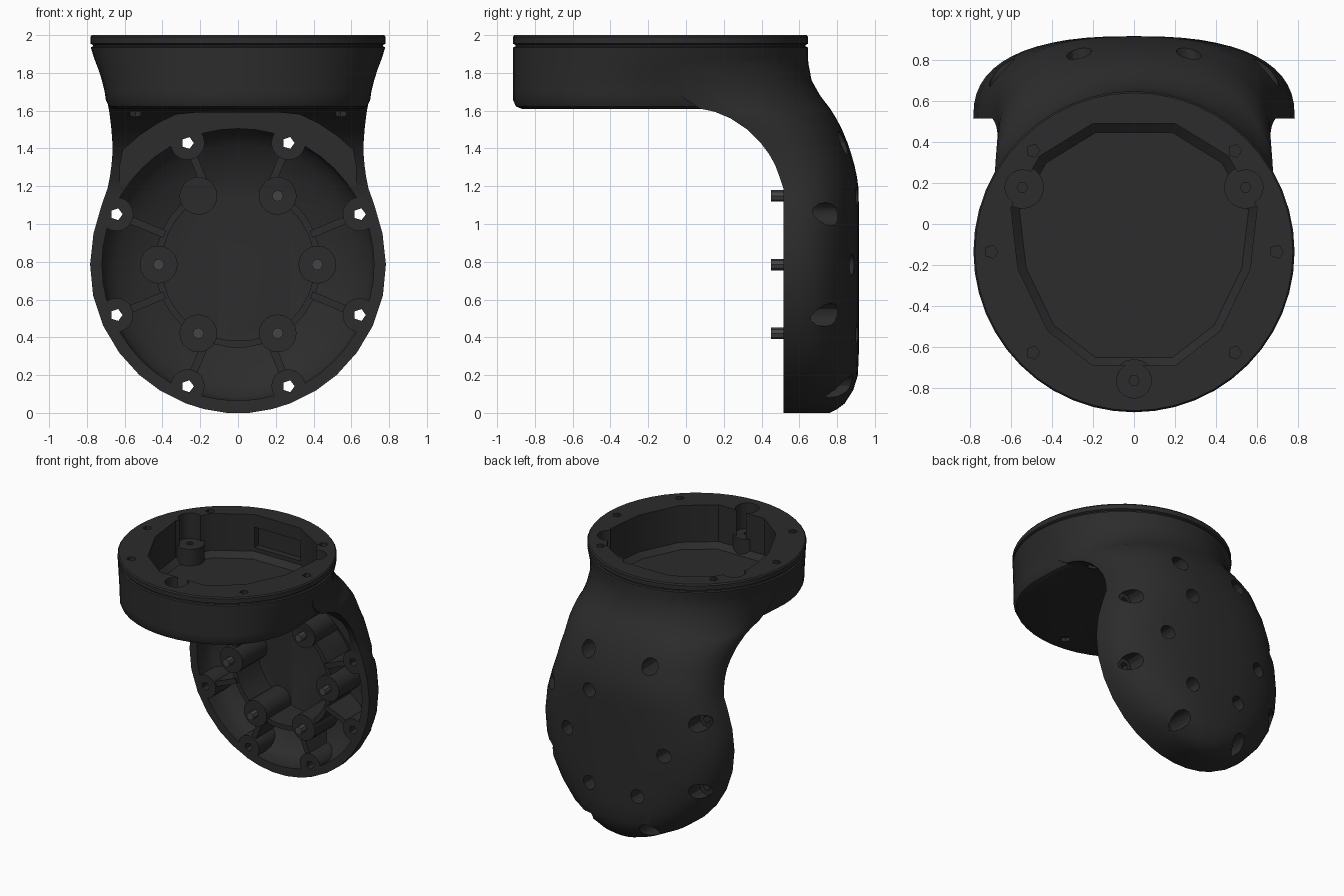
import bpy, bmesh
from math import sin, cos, pi, radians

if "Cube" in bpy.data.objects:
    bpy.data.objects.remove(bpy.data.objects["Cube"])

CY = -0.135   # cup axis (vertical) passes through y = CY
CZ = 0.785    # plate axis (along y) passes through z = CZ


def material(name, c):
    m = bpy.data.materials.new(name)
    m.diffuse_color = (c, c, c, 1)
    m.use_nodes = True
    m.node_tree.nodes["Principled BSDF"].inputs["Base Color"].default_value = m.diffuse_color
    return m


BLACK, STEEL = material("black", 0.025), material("steel", 0.06)


def loft(name, rings):
    """Closed solid through a list of equal-length point rings."""
    bm = bmesh.new()
    vs = [[bm.verts.new(p) for p in r] for r in rings]
    n = len(rings[0])
    for a, b in zip(vs, vs[1:]):
        for i in range(n):
            j = (i + 1) % n
            bm.faces.new((a[i], a[j], b[j], b[i]))
    bm.faces.new(vs[0])
    bm.faces.new(vs[-1])
    bmesh.ops.recalc_face_normals(bm, faces=bm.faces)
    me = bpy.data.meshes.new(name)
    bm.to_mesh(me)
    bm.free()
    me.materials.append(BLACK)
    ob = bpy.data.objects.new(name, me)
    bpy.context.collection.objects.link(ob)
    return ob


def ring(axis, a, b, r, h, n):
    pts = [(a + r * cos(2 * pi * i / n), b + r * sin(2 * pi * i / n)) for i in range(n)]
    return [(p, h, q) if axis == 'y' else (p, q, h) for p, q in pts]


def turned(name, axis, a, b, profile, n=20):
    return loft(name, [ring(axis, a, b, r, h, n) for r, h in profile])


def peg(axis, a, b, r, h0, h1, n=20):
    return turned("cutter", axis, a, b, [(r, h0), (r, h1)], n)


def prism_y(pts, y0, y1):
    return loft("cutter", [[(x, y, z) for x, z in pts] for y in (y0, y1)])


def combine(ob, tool, op='DIFFERENCE'):
    m = ob.modifiers.new("cut", 'BOOLEAN')
    m.object, m.operation, m.solver = tool, op, 'EXACT'
    bpy.context.view_layer.objects.active = ob
    bpy.ops.object.modifier_apply(modifier=m.name)
    bpy.data.objects.remove(tool)


def polar(r, deg, c):
    return r * cos(radians(deg)), c + r * sin(radians(deg))


# Leg: flat front, domed back, bending forward into the cup
F = .515
rows = [  # z, half width, front y, back y, roundness
    (0.0, .06, F, .76, 2.5), (.02, .18, F, .80, 2.5), (.05, .275, F, .84, 2.5),
    (.12, .415, F, .885, 2.5), (.2, .522, F, .91, 2.5), (.32, .63, F, .915, 2.5),
    (.46, .713, F, .915, 2.5), (.62, .767, F, .915, 2.5), (.785, .783, F, .915, 2.5),
    (.95, .765, F, .915, 2.5), (1.1, .722, F, .915, 2.5), (1.19, .69, F, .913, 2.5),
    (1.25, .678, .495, .905, 2.5), (1.31, .67, .473, .892, 2.5), (1.37, .665, .44, .875, 2.4),
    (1.43, .665, .395, .855, 2.4), (1.5, .67, .325, .826, 2.4), (1.56, .677, .235, .795, 2.3),
    (1.595, .682, .15, .773, 2.3), (1.612, .685, .07, .762, 2.3), (1.68, .698, -.03, .71, 2.2),
    (1.76, .719, -.1, .665, 2.1), (1.85, .75, -.13, .648, 2), (1.935, .777, -.135, .642, 2)]


def leg_ring(z, w, f, b, e):
    out = []
    for i in range(29):
        t = pi * i / 28
        c, s = cos(t), max(sin(t), 0)
        out.append((w * (1 if c > 0 else -1) * abs(c) ** (2 / e), f + (b - f) * s ** (2 / e), z))
    return out


body = loft("bracket_body", [leg_ring(*r) for r in rows])

# Cup: round with a flange, sides drawn in towards the leg
cup_rings = []
for r, z in [(.735, 1.61), (.765, 1.622), (.78, 1.655), (.78, 1.7), (.78, 1.76), (.78, 1.82),
             (.78, 1.88), (.78, 1.935), (.768, 1.94), (.768, 1.948), (.782, 1.955),
             (.782, 1.99), (.774, 2.0)]:
    pts = []
    for x, y, _ in ring('z', 0, CY, r, z, 48):
        k = min(max((y + .75) / .6, 0), 1)
        t = min(max((1.94 - z) / .33, 0), 1)
        pts.append((x * (1 - .115 * k * sin(pi / 2 * t) ** 1.3), y, z))
    cup_rings.append(pts)
combine(body, loft("cup", cup_rings), 'UNION')

# Clearance in front of the plate, leaving cheeks on both sides of the neck
arc = []
for i in range(48):
    x, z = polar(.86, i * 7.5, CZ)
    if z > 1.1:
        x = min(max(x, -.625), .625)
    arc.append((x, z if z < 1.59 else 1.59 + (z - 1.59) * .001))
combine(body, prism_y(arc, -1.2, .512))

# Plate cavity: domed pocket that leaves bosses, ring wall and ribs standing
cavity = turned("cutter", 'y', 0, CZ,
                [(.72, .4), (.72, .62), (.7, .67), (.64, .725), (.55, .775), (.4, .82)], 48)
wall = [polar(.44, 120 + 12 * i, CZ) for i in range(26)]
wall += [polar(.405, 420 - 12 * i, CZ) for i in range(26)]
combine(cavity, prism_y(wall, .54, 1))
outer = [22.5 + 45 * k for k in range(8)]
inner = [60 * k for k in range(6)]
for a in outer:
    combine(cavity, peg('y', *polar(.697, a, CZ), .09, .512, 1))
    dx, dz = .02 * -sin(radians(a)), .02 * cos(radians(a))
    (x0, z0), (x1, z1) = polar(.42, a, CZ), polar(.66, a, CZ)
    combine(cavity, prism_y([(x0 - dx, z0 - dz), (x1 - dx, z1 - dz),
                             (x1 + dx, z1 + dz), (x0 + dx, z0 + dz)], .53, 1))
for a in inner:
    combine(cavity, peg('y', *polar(.42, a, CZ), .1, .512, 1))
combine(body, cavity)

# Through holes and rear screw pockets
for a in outer:
    x, z = polar(.697, a, CZ)
    combine(body, peg('y', x, z, .033, .4, 1.1, 5))
    combine(body, peg('y', x, z, .062, .66, 1.1, 12))
screws = [a for a in inner if a != 120]
for a in screws:
    combine(body, peg('y', *polar(.42, a, CZ), .055, .72, 1.1, 12))

# Cup cavity: faceted opening, three screw lugs and a slot in the rear wall
half = [(.2, .49), (.46, .33), (.6, .08), (.565, -.22), (.42, -.52), (.2, -.69)]
rim = half + [(-x, y) for x, y in reversed(half)]
cavity = loft("cutter", [[(x * s, CY + (y - CY) * s, z) for x, y in rim]
                         for s, z in ((.93, 1.67), (1, 1.71), (1, 2.1))])
lugs = [polar(.628, a, CY) for a in (30, 150, 270)]
for x, y in lugs:
    combine(cavity, peg('z', x, y, .105, 1.6, 1.8))
combine(body, cavity)
slot = [(-.2, 1.74), (.2, 1.74), (.2, 1.9), (-.2, 1.9)]
combine(body, prism_y(slot, .3, .54))
for x, y in lugs:
    combine(body, peg('z', x, y, .085, 1.8, 2.1))
    combine(body, peg('z', x, y, .026, 1.7, 1.9, 6))
    combine(body, peg('z', x, y, .04, 1.5, 1.64, 8))

# Flange holes
for a in (0, 45, 135, 180, 225, 315):
    combine(body, peg('z', *polar(.695, a, CY), .033, 1.87, 2.1, 5))

bpy.ops.object.select_all(action='DESELECT')
body.select_set(True)
bpy.context.view_layer.objects.active = body
bpy.ops.object.shade_smooth_by_angle(angle=radians(30))

# Screws whose tips stand out of the inner bosses
for i, a in enumerate(screws):
    s = turned(f"screw_{i + 1}", 'y', *polar(.42, a, CZ),
               [(.03, .45), (.03, .715), (.05, .715), (.05, .76)], 8)
    s.data.materials[0] = STEEL
